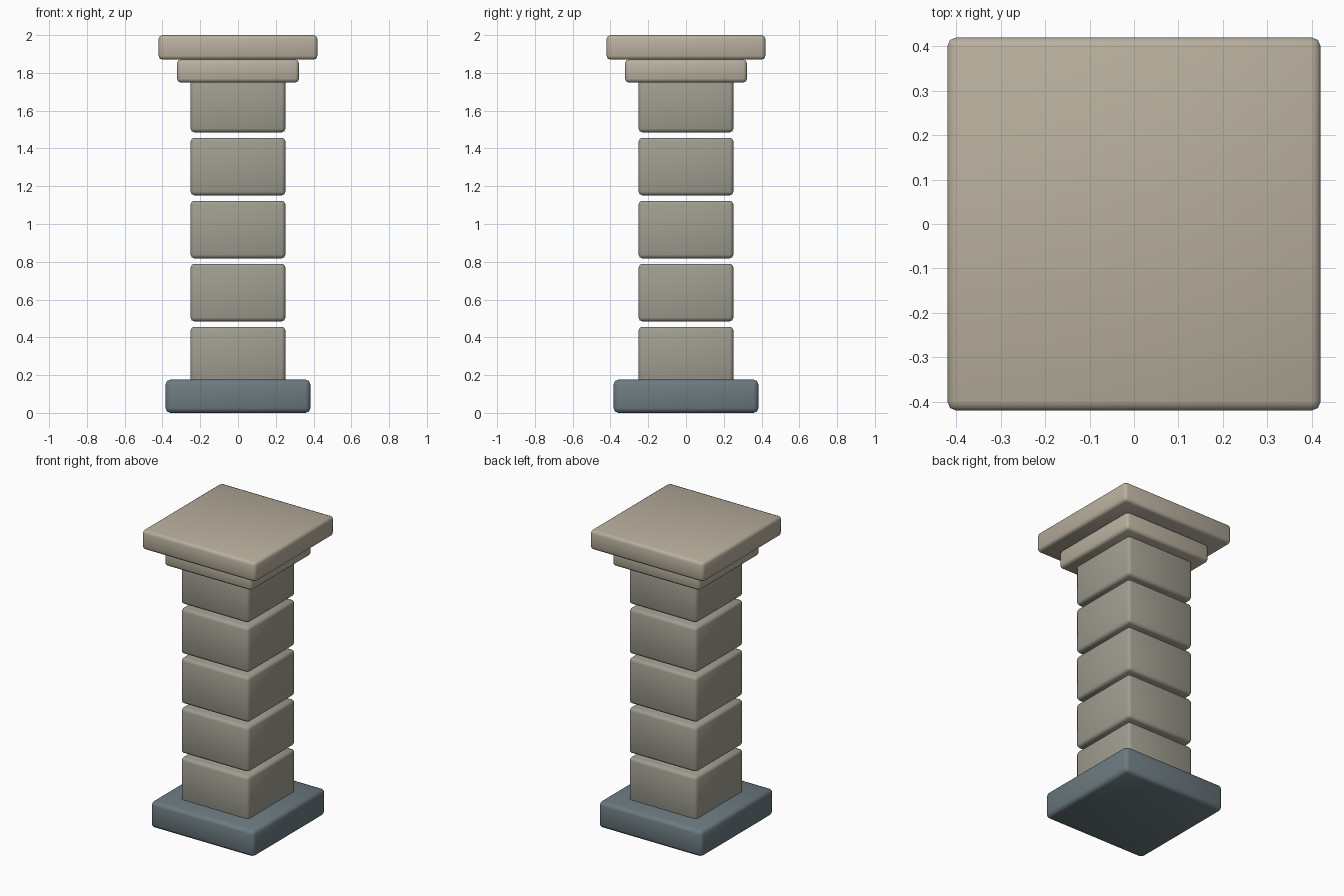
import bpy

if "Cube" in bpy.data.objects:
    bpy.data.objects.remove(bpy.data.objects["Cube"])


def material(name, color):
    m = bpy.data.materials.new(name)
    m.diffuse_color = (*color, 1)
    m.use_nodes = True
    m.node_tree.nodes["Principled BSDF"].inputs["Base Color"].default_value = m.diffuse_color
    return m


slate = material("slate", (0.15, 0.195, 0.215))
stone = material("stone", (0.35, 0.34, 0.28))
sandstone = material("sandstone", (0.48, 0.43, 0.34))


def slab(name, half, z0, z1, bevel, mat):
    """Square rounded block centred on the z axis, from z0 to z1."""
    bpy.ops.mesh.primitive_cube_add(size=1, location=(0, 0, (z0 + z1) / 2))
    ob = bpy.context.object
    ob.name = name
    ob.scale = (2 * half, 2 * half, z1 - z0)
    bpy.ops.object.transform_apply(location=False, rotation=False, scale=True)
    mod = ob.modifiers.new("rounded_edges", "BEVEL")
    mod.width = bevel
    mod.segments = 2
    bpy.ops.object.modifier_apply(modifier=mod.name)
    bpy.ops.object.shade_smooth_by_angle(angle=0.87)
    ob.data.materials.append(mat)
    return ob


# Plinth
slab("base", 0.383, 0.0, 0.176, 0.025, slate)

# Shaft of five separated blocks
for i in range(5):
    z = 0.151 + i * 0.3335
    slab(f"shaft_block_{i + 1}", 0.251, z, z + 0.305, 0.02, stone)

# Capital: collar and top slab
slab("collar", 0.323, 1.749, 1.87, 0.02, sandstone)
slab("cap", 0.42, 1.87, 2.0, 0.02, sandstone)
